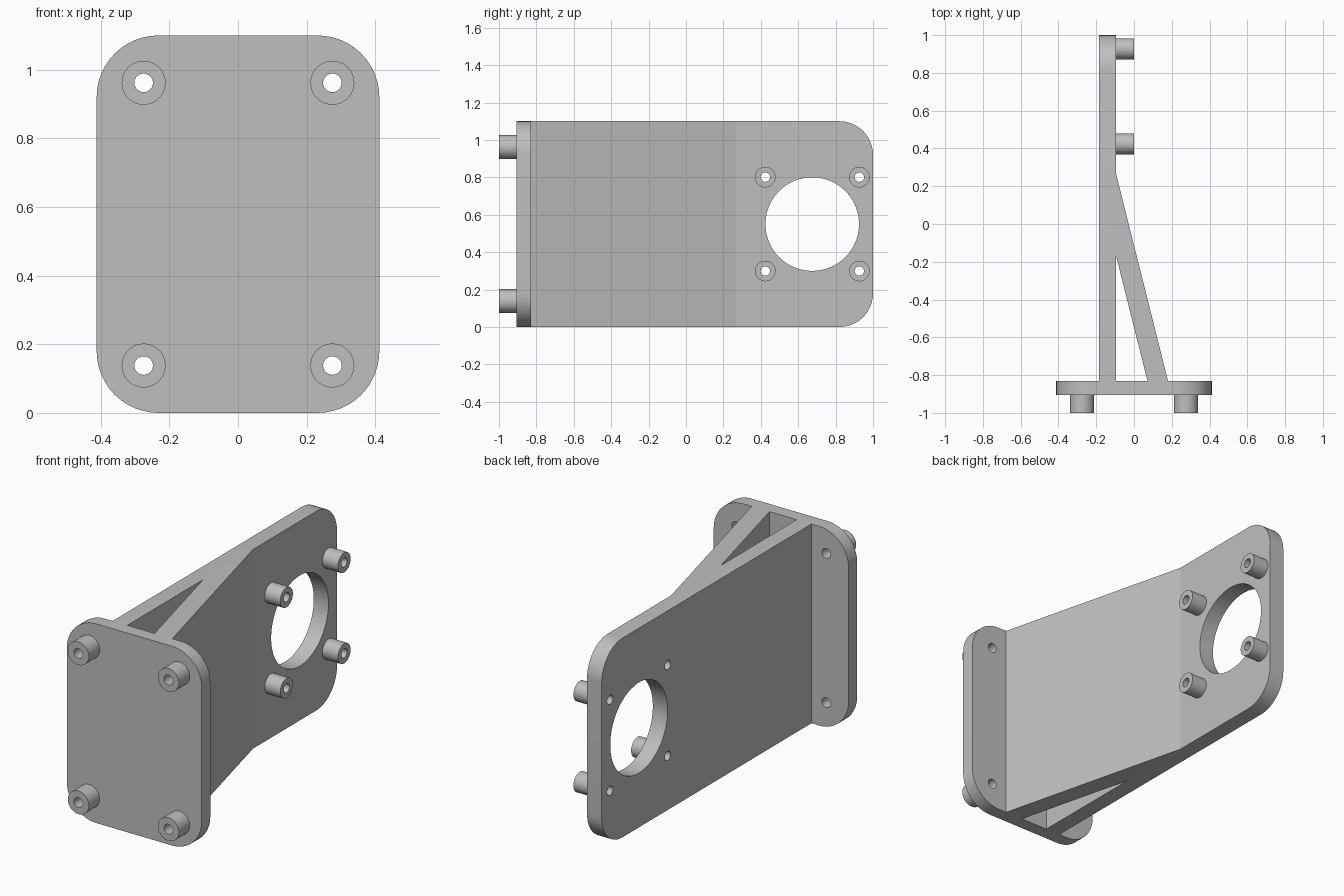
import bpy
import bmesh
from math import cos, sin, pi
from mathutils import Matrix, Vector

if "Cube" in bpy.data.objects:
    bpy.data.objects.remove(bpy.data.objects["Cube"])

grey = bpy.data.materials.new("plain grey")
grey.use_nodes = True
colour = (0.52, 0.52, 0.52, 1)
grey.diffuse_color = colour
grey.node_tree.nodes["Principled BSDF"].inputs["Base Color"].default_value = colour

X, Y, Z = Vector((1, 0, 0)), Vector((0, 1, 0)), Vector((0, 0, 1))


def circle(cu, cv, r, n=48):
    return [(cu + r * cos(2 * pi * i / n), cv + r * sin(2 * pi * i / n)) for i in range(n)]


def rounded_rect(u0, u1, v0, v1, r_low, r_high, n=12):
    """Outline with one radius for the u0 corners and one for the u1 corners."""
    points = []
    corners = [(u1, v0, -1, 1, r_high, -90), (u1, v1, -1, -1, r_high, 0),
               (u0, v1, 1, -1, r_low, 90), (u0, v0, 1, 1, r_low, 180)]
    for u, v, su, sv, r, start in corners:
        if r == 0:
            points.append((u, v))
            continue
        for i in range(n + 1):
            a = (start + 90 * i / n) * pi / 180
            points.append((u + su * r + r * cos(a), v + sv * r + r * sin(a)))
    return points


def slab(name, loops, u, v, normal, low, high):
    """Extrude an outline with holes along normal, from low to high."""
    curve = bpy.data.curves.new(name, "CURVE")
    curve.dimensions = "2D"
    curve.fill_mode = "BOTH"
    curve.extrude = (high - low) / 2
    for loop in loops:
        spline = curve.splines.new("POLY")
        spline.points.add(len(loop) - 1)
        for p, (a, b) in zip(spline.points, loop):
            p.co = (a, b, 0, 1)
        spline.use_cyclic_u = True
    helper = bpy.data.objects.new(name + " outline", curve)
    bpy.context.collection.objects.link(helper)
    bpy.context.view_layer.update()
    evaluated = helper.evaluated_get(bpy.context.evaluated_depsgraph_get())
    mesh = bpy.data.meshes.new_from_object(evaluated)
    bpy.data.objects.remove(helper)

    placing = Matrix((u, v, normal)).transposed().to_4x4()
    placing.translation = normal * (low + high) / 2
    bm = bmesh.new()
    bm.from_mesh(mesh)
    bm.transform(placing)
    bmesh.ops.remove_doubles(bm, verts=bm.verts, dist=0.0001)
    bmesh.ops.recalc_face_normals(bm, faces=bm.faces)
    bm.to_mesh(mesh)
    bm.free()
    mesh.materials.clear()
    mesh.materials.append(grey)
    obj = bpy.data.objects.new(name, mesh)
    bpy.context.collection.objects.link(obj)
    bpy.ops.object.select_all(action="DESELECT")
    obj.select_set(True)
    bpy.context.view_layer.objects.active = obj
    bpy.ops.object.shade_smooth_by_angle(angle=pi / 6)
    return obj


height = 1.1
corner = 0.18

# Front mounting plate with four through holes and spacers
front_holes = [(x, z) for x in (-0.275, 0.275) for z in (0.138, 0.962)]
slab("front_plate",
     [rounded_rect(-0.412, 0.412, 0, height, corner, corner)]
     + [circle(x, z, 0.027) for x, z in front_holes], X, Z, Y, -0.905, -0.83)
for i, (x, z) in enumerate(front_holes):
    slab(f"front_spacer_{i + 1}", [circle(x, z, 0.064), circle(x, z, 0.027)],
         X, Z, Y, -1, -0.905)

# Long side plate with a large round opening, four small holes and spacers
side_holes = [(y, z) for y in (0.424, 0.927) for z in (0.299, 0.801)]
slab("side_plate",
     [rounded_rect(-0.83, 1, 0, height, 0, corner), circle(0.675, 0.55, 0.25, 96)]
     + [circle(y, z, 0.025) for y, z in side_holes], Y, Z, X, -0.185, -0.095)
for i, (y, z) in enumerate(side_holes):
    slab(f"side_spacer_{i + 1}", [circle(y, z, 0.055), circle(y, z, 0.025)],
         Y, Z, X, -0.095, 0)

# Slanted brace joining the two plates
slab("brace", [[(-0.095, 0.266), (-0.095, -0.168), (0.071, -0.83), (0.18, -0.83)]],
     X, Y, Z, 0, height)
